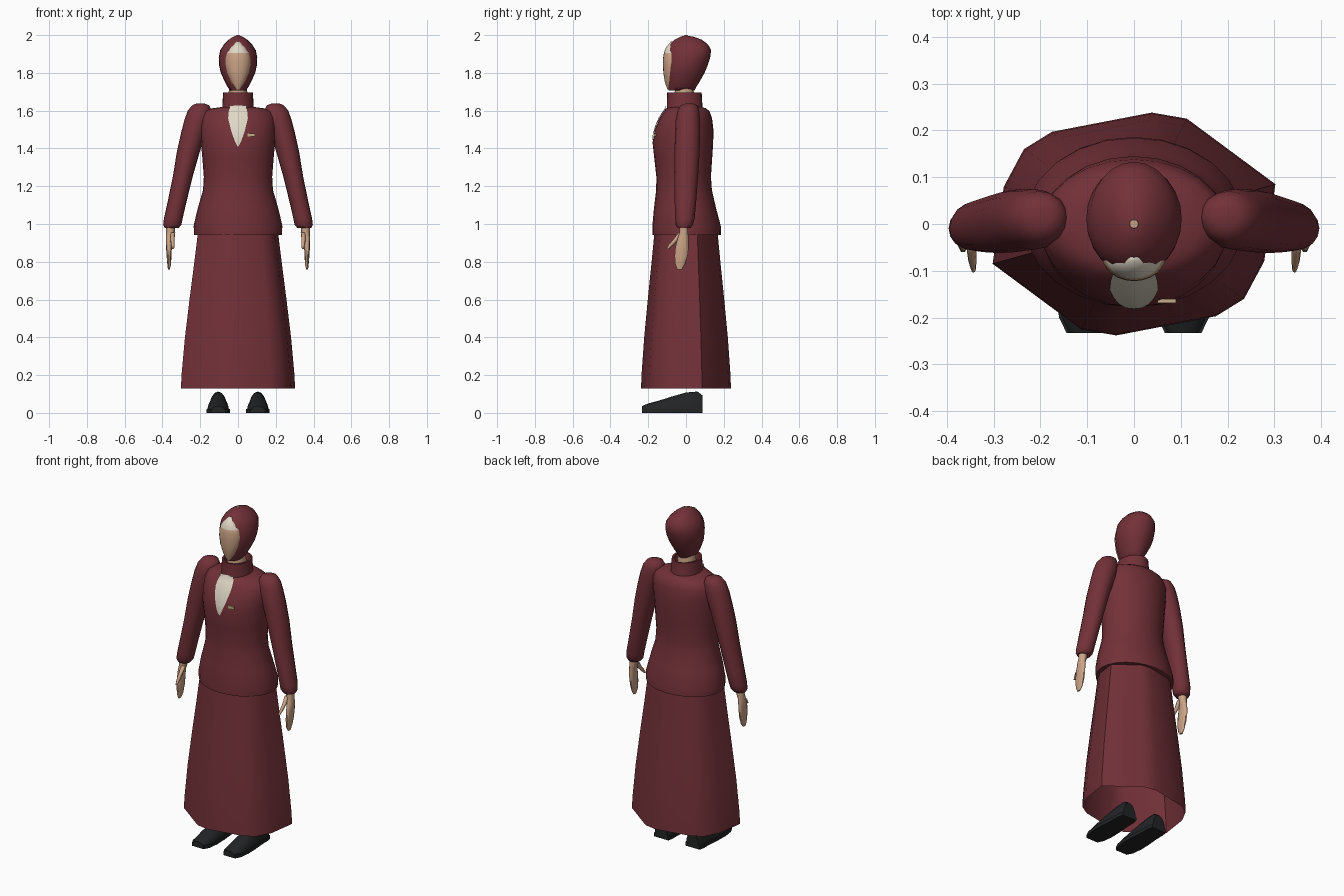
import bpy, bmesh, math
from mathutils import Vector
from mathutils.bvhtree import BVHTree

cube = bpy.data.objects.get("Cube")
if cube:
    bpy.data.objects.remove(cube)


def material(name, rgb):
    m = bpy.data.materials.new(name)
    m.use_nodes = True
    m.diffuse_color = (*rgb, 1)
    m.node_tree.nodes["Principled BSDF"].inputs["Base Color"].default_value = (*rgb, 1)
    return m


BURGUNDY = material("burgundy cloth", (0.17, 0.031, 0.04))
SKIN = material("skin", (0.60, 0.37, 0.24))
CREAM = material("cream cloth", (0.74, 0.68, 0.56))
BLACK = material("black leather", (0.016, 0.017, 0.018))
GOLD = material("pale gold", (0.55, 0.42, 0.24))


def finish(name, bm, mats, angle=40):
    bmesh.ops.recalc_face_normals(bm, faces=bm.faces)
    mesh = bpy.data.meshes.new(name)
    bm.to_mesh(mesh)
    bm.free()
    for m in mats:
        mesh.materials.append(m)
    obj = bpy.data.objects.new(name, mesh)
    bpy.context.collection.objects.link(obj)
    bpy.ops.object.select_all(action='DESELECT')
    obj.select_set(True)
    bpy.context.view_layer.objects.active = obj
    bpy.ops.object.shade_smooth_by_angle(angle=math.radians(angle))
    return obj


def skin_rings(rings, cap_start=True, cap_end=True):
    """Bridge a list of equal-length point rings."""
    bm = bmesh.new()
    loops = [[bm.verts.new(p) for p in ring] for ring in rings]
    n = len(loops[0])
    for a, b in zip(loops, loops[1:]):
        for i in range(n):
            j = (i + 1) % n
            bm.faces.new((a[i], a[j], b[j], b[i]))
    if cap_start:
        bm.faces.new(loops[0])
    if cap_end:
        bm.faces.new(loops[-1])
    return bm


def ellipse(cx, cy, z, rx, ry, n=24):
    turns = [2 * math.pi * i / n for i in range(n)]
    return [(cx + rx * math.cos(t), cy + ry * math.sin(t), z) for t in turns]


def body_rings(rows):
    """Rows of height, half width, front y, back y."""
    return [ellipse(0, (f + b) / 2, z, w, (b - f) / 2) for z, w, f, b in rows]


def limb_rings(rows, side, n=16):
    """Rows of height, inner x, outer x, front y, back y."""
    return [ellipse(side * (i + o) / 2, (f + b) / 2, z, (o - i) / 2, (b - f) / 2, n)
            for z, i, o, f, b in rows]


# Skirt: faceted, slightly twisted hem, open underneath
half = [(.302, .085), (.113, .225), (.038, .238), (-.175, .197), (-.235, .16), (-.278, .08)]
hem = half + [(-x, -y) for x, y in half]
flare = [(.13, 1), (.2, .99), (.4, .93), (.6, .85), (.8, .765), (.96, .70)]
finish("skirt", skin_rings([[(x * s, y * s, z) for x, y in hem] for z, s in flare],
                           cap_start=False), [BURGUNDY], 60)

# Jacket
jacket_bm = skin_rings(body_rings([
    (.943, .232, -.178, .186), (.99, .235, -.178, .184), (1.08, .214, -.170, .160),
    (1.18, .185, -.158, .137), (1.25, .181, -.157, .132), (1.34, .188, -.167, .138),
    (1.43, .196, -.177, .144), (1.50, .200, -.165, .145), (1.56, .198, -.140, .138),
    (1.595, .180, -.118, .125), (1.612, .140, -.105, .108), (1.62, .08, -.085, .08)]))
jacket_tree = BVHTree.FromBMesh(jacket_bm)
finish("jacket", jacket_bm, [BURGUNDY], 50)

# Standing collar with a recessed top
finish("collar", skin_rings(body_rings([
    (1.585, .088, -.105, .095), (1.61, .084, -.102, .088), (1.695, .079, -.100, .083),
    (1.695, .068, -.088, .072), (1.655, .064, -.082, .066)])), [BURGUNDY])
finish("neck", skin_rings(body_rings([
    (1.62, .056, -.066, .05), (1.69, .05, -.06, .042), (1.74, .045, -.058, .038)])), [SKIN])


# Shirt front: thin panel draped over the jacket
def drape(x, z, lift=.006):
    hit = jacket_tree.ray_cast(Vector((x, -1, z)), Vector((0, 1, 0)))[0]
    return (x, min(hit.y, -.1) - lift if hit else -.106, z)


bm = bmesh.new()
rows = []
for z, w in [(1.41, .003), (1.44, .017), (1.48, .032), (1.52, .043),
             (1.56, .052), (1.59, .050), (1.608, .046), (1.627, .044)]:
    rows.append([bm.verts.new(drape(w * k / 3, z)) for k in range(-3, 4)])
for a, b in zip(rows, rows[1:]):
    for i in range(6):
        bm.faces.new((a[i], a[i + 1], b[i + 1], b[i]))
finish("shirt_front", bm, [CREAM])

# Small bar pin
bm = bmesh.new()
bmesh.ops.create_cube(bm, size=1)
for v in bm.verts:
    v.co = Vector((.07 + v.co.x * .04, drape(.07, 1.472)[1] + v.co.y * .009, 1.472 + v.co.z * .016))
finish("bar_pin", bm, [GOLD])

# Hood with a tiny button on top
finish("hood", skin_rings(body_rings([
    (1.708, .043, -.092, .045), (1.73, .058, -.098, .057), (1.76, .073, -.103, .076),
    (1.80, .091, -.108, .098), (1.84, .100, -.108, .115), (1.88, .102, -.106, .128),
    (1.92, .094, -.101, .133), (1.95, .075, -.088, .117), (1.975, .050, -.062, .085),
    (1.99, .028, -.033, .045), (1.997, .010, -.010, .010)])), [BURGUNDY], 60)
finish("hood_button", skin_rings([ellipse(0, 0, 1.994, .011, .011, 10),
                                  ellipse(0, 0, 2.0, .009, .009, 10)]), [SKIN])

# Face: lens shape, with a cream band above the brow
face_rows = [(1.712, .010, -.098), (1.75, .036, -.112), (1.80, .059, -.120), (1.85, .069, -.122),
             (1.88, .067, -.121), (1.905, .060, -.117), (1.935, .038, -.106), (1.966, .008, -.080)]
bm = skin_rings([ellipse(0, f + .8 * w, z, w, .8 * w) for z, w, f in face_rows])
for face in bm.faces:
    face.material_index = int(face.calc_center_median().z > 1.9)
finish("face", bm, [SKIN, CREAM], 60)

# Arms, hands and shoes, one per side
sleeve = [(1.637, .175, .222, -.005, .04), (1.628, .152, .243, -.028, .06),
          (1.60, .140, .266, -.045, .070), (1.55, .145, .284, -.055, .075),
          (1.48, .172, .302, -.058, .075), (1.38, .203, .324, -.061, .072),
          (1.25, .240, .345, -.062, .064), (1.12, .272, .372, -.060, .054),
          (1.03, .293, .392, -.057, .046), (.995, .300, .396, -.055, .036),
          (.978, .315, .388, -.045, .024)]
palm = [(1.0, .330, .382, -.040, .014), (.96, .334, .380, -.034, .012),
        (.93, .346, .382, -.044, .014), (.88, .350, .381, -.058, .016),
        (.83, .352, .378, -.062, .010), (.785, .355, .374, -.058, -.004),
        (.76, .361, .371, -.046, -.020)]
thumb = [(.955, .332, .358, -.040, -.012), (.92, .336, .358, -.066, -.034),
         (.89, .336, .354, -.092, -.064), (.868, .338, .348, -.104, -.090)]
# Shoe stations: y, half width, height
last = [(-.233, .034, .036), (-.20, .050, .050), (-.14, .058, .066), (-.07, .056, .088),
        (0, .050, .108), (.06, .049, .113), (.088, .043, .092)]

for side, label in ((1, "left"), (-1, "right")):
    finish(label + "_sleeve", skin_rings(limb_rings(sleeve, side)), [BURGUNDY], 60)
    finish(label + "_hand", skin_rings(limb_rings(palm, side, 10)), [SKIN], 60)
    finish(label + "_thumb", skin_rings(limb_rings(thumb, side, 8)), [SKIN], 60)
    arcs = [math.pi * k / 8 for k in range(9)]
    cx = side * .105
    upper = [[(cx + w * math.cos(t), y, .015 + (h - .015) * math.sin(t)) for t in arcs]
             for y, w, h in last]
    finish(label + "_shoe", skin_rings(upper), [BLACK])
    sole = [[(cx + sx * (w + .005), y, z) for sx, z in ((-1, 0), (1, 0), (1, .02), (-1, .02))]
            for y, w, h in last]
    finish(label + "_sole", skin_rings(sole), [BLACK], 30)
